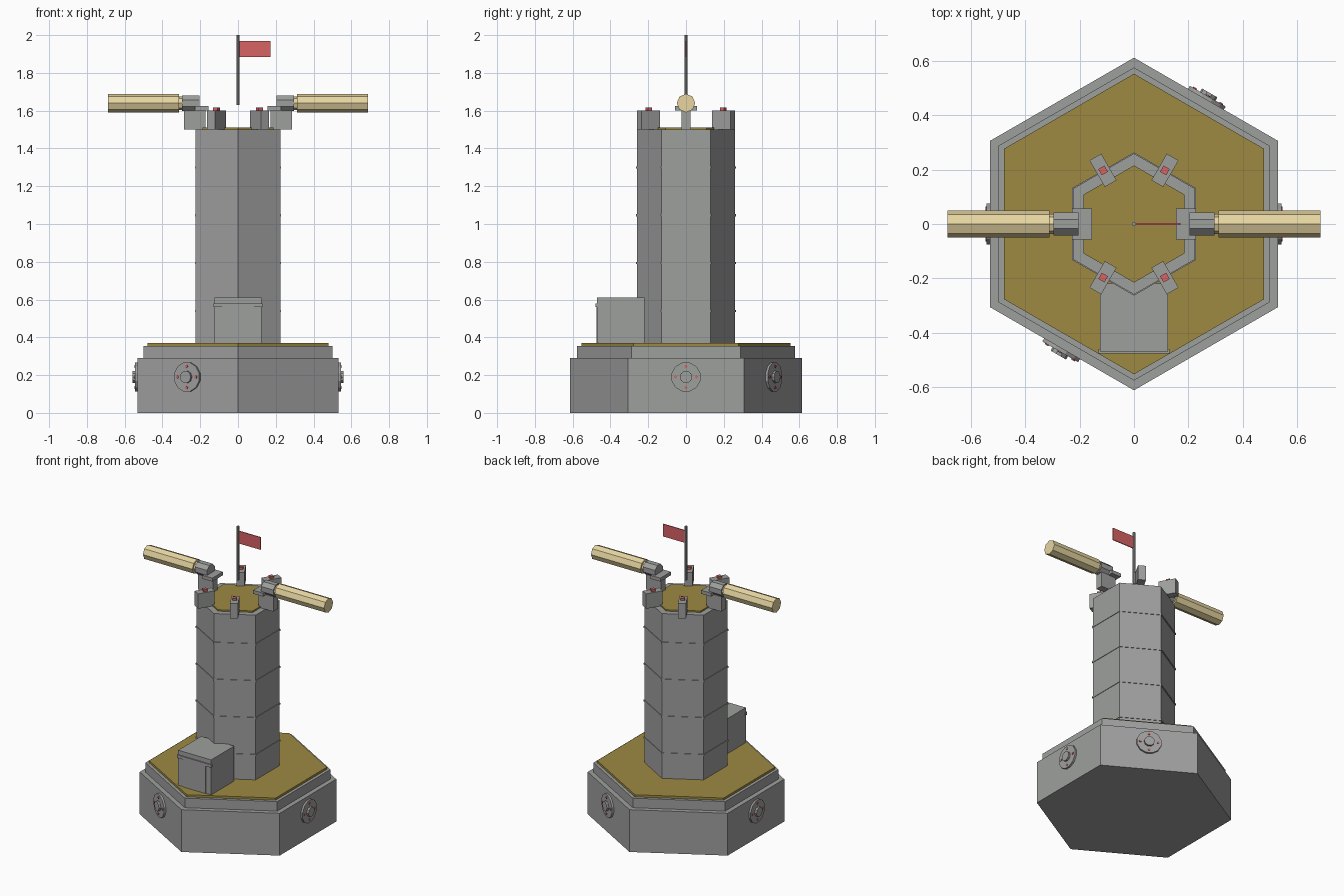
import bpy
from math import radians, cos, sin, pi
from mathutils import Matrix, Vector

if "Cube" in bpy.data.objects:
    bpy.data.objects.remove(bpy.data.objects["Cube"], do_unlink=True)


def material(name, srgb):
    colour = [(c / 255) ** 2.2 for c in srgb] + [1]
    mat = bpy.data.materials.new(name)
    mat.use_nodes = True
    mat.diffuse_color = colour
    bsdf = next(n for n in mat.node_tree.nodes if n.type == 'BSDF_PRINCIPLED')
    bsdf.inputs["Base Color"].default_value = colour
    return mat


GREY = material("stone grey", (156, 158, 156))
GOLD = material("deck gold", (156, 137, 68))
CREAM = material("barrel cream", (230, 212, 160))
RED = material("signal red", (214, 98, 100))


def finish(name, mat, matrix):
    ob = bpy.context.object
    ob.name = name
    ob.data.materials.append(mat)
    ob.data.transform(matrix)
    return ob


def prism(name, mat, sides, radius, z0, z1, spin=0.0, place=Matrix()):
    """Upright prism from z0 to z1 with a corner at angle spin, then placed."""
    bpy.ops.mesh.primitive_cylinder_add(vertices=sides, radius=radius, depth=z1 - z0)
    return finish(name, mat, place @ Matrix.Translation((0, 0, (z0 + z1) / 2))
                  @ Matrix.Rotation(spin, 4, 'Z'))


def box(name, mat, low, high, place=Matrix()):
    """Box between two corners, then placed."""
    low, high = Vector(low), Vector(high)
    bpy.ops.mesh.primitive_cube_add(size=1)
    return finish(name, mat, place @ Matrix.Translation((low + high) / 2)
                  @ Matrix.Diagonal((*(high - low), 1)))


def turn(degrees):
    return Matrix.Rotation(radians(degrees), 4, 'Z')


# Stepped hexagonal base and its deck
prism("base", GREY, 6, 0.613, 0, 0.29)
prism("base_step", GREY, 6, 0.577, 0.29, 0.355)
prism("base_deck", GOLD, 6, 0.554, 0.355, 0.37)

# Tower with thin seam bands and roof deck
prism("tower", GREY, 6, 0.26, 0.37, 1.5)
for i in range(4):
    z = 0.54 + i * 0.253
    prism("tower_band", GREY, 6, 0.264, z - 0.006, z + 0.006)
prism("roof_deck", GOLD, 6, 0.216, 1.5, 1.51)

# Entrance block with lintel and door
box("entrance", GREY, (-0.125, -0.47, 0.37), (0.125, -0.22, 0.61))
box("entrance_lintel", GREY, (-0.13, -0.478, 0.56), (0.13, -0.46, 0.58))
box("entrance_door", GREY, (-0.085, -0.474, 0.37), (0.085, -0.465, 0.56))

# Round ports on four of the base walls
for angle in (0, 60, 180, 240):
    wall = turn(angle) @ Matrix.Translation((0.53, 0, 0.19)) @ Matrix.Rotation(pi / 2, 4, 'Y')
    prism("port_plate", GREY, 12, 0.079, -0.01, 0.014, pi / 12, wall)
    prism("port_hub", GREY, 10, 0.033, 0, 0.028, 0, wall)
    for k in range(4):
        spot = wall @ Matrix.Translation((0.056 * cos(k * pi / 2), 0.056 * sin(k * pi / 2), 0))
        prism("port_light", RED, 8, 0.008, 0.01, 0.018, 0, spot)

# Six posts round the roof: four carry lights, two carry guns
for angle in range(0, 360, 60):
    side = turn(angle)
    box("roof_post", GREY, (0.172, -0.025, 1.5), (0.285, 0.025, 1.602), side)
    if angle % 180:
        box("post_light", RED, (0.215, -0.013, 1.6), (0.241, 0.013, 1.616), side)
        continue
    box("gun_plate", GREY, (0.155, -0.057, 1.6), (0.228, 0.057, 1.624), side)
    axis = side @ Matrix.Translation((0, 0, 1.64)) @ Matrix.Rotation(pi / 2, 4, 'Y')
    prism("gun_breech", GREY, 8, 0.045, 0.205, 0.297, pi / 8, axis)
    prism("gun_neck", CREAM, 8, 0.036, 0.29, 0.315, 0, axis)
    prism("gun_barrel", CREAM, 8, 0.049, 0.312, 0.687, 0, axis)

# Flag
prism("flag_pole", GREY, 8, 0.008, 1.63, 2.0)
box("flag", RED, (0.008, -0.003, 1.885), (0.172, 0.003, 1.97))
